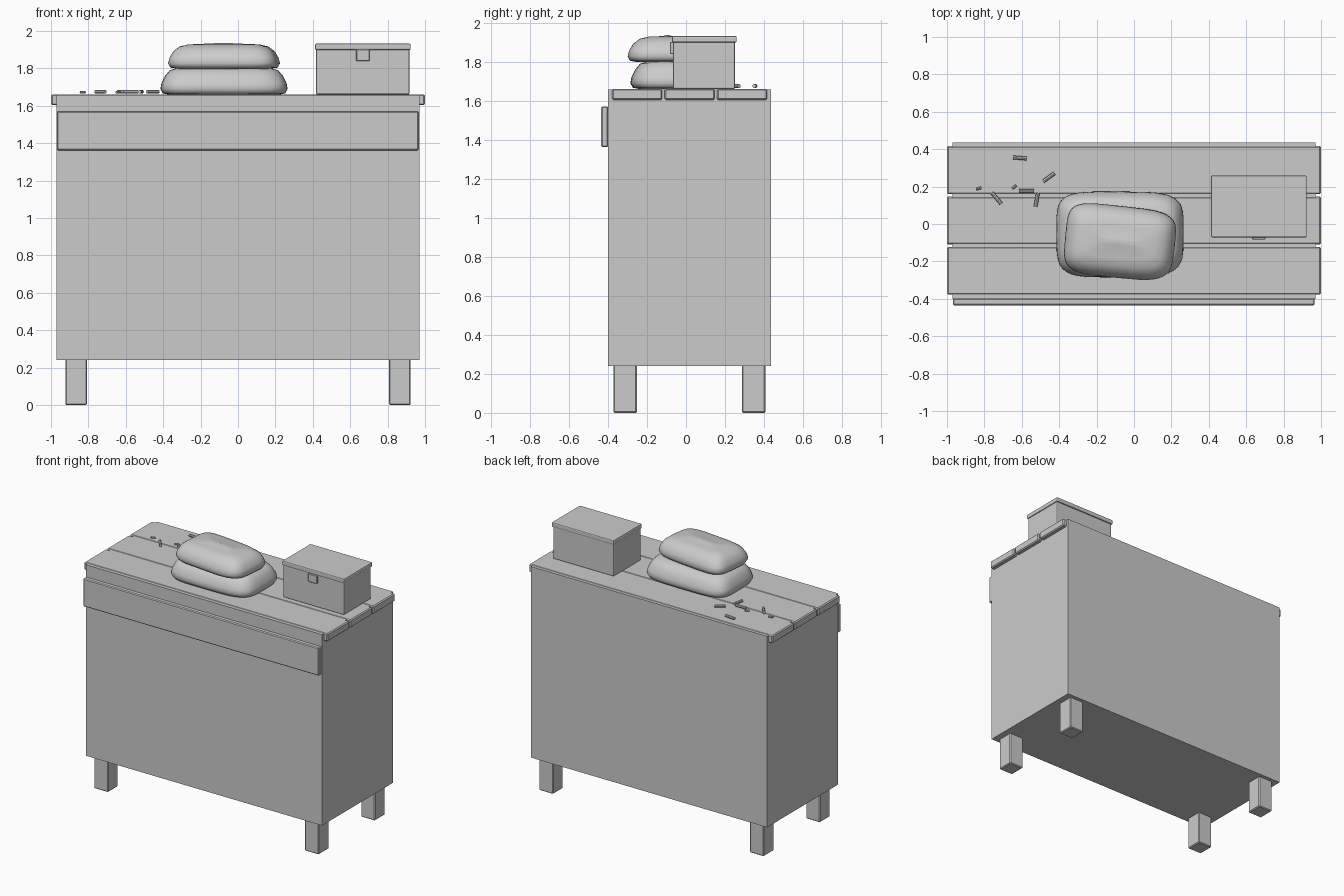
import bpy, bmesh, math
from mathutils import Vector

if "Cube" in bpy.data.objects:
    bpy.data.objects.remove(bpy.data.objects["Cube"])


def box(name, lo, hi, bevel=0.0, segments=1):
    bm = bmesh.new()
    bmesh.ops.create_cube(bm, size=1)
    lo, hi = Vector(lo), Vector(hi)
    for v in bm.verts:
        v.co = (lo + hi) / 2 + v.co * (hi - lo)
    if bevel:
        bmesh.ops.bevel(bm, geom=bm.edges[:], offset=bevel, segments=segments,
                        affect='EDGES', profile=0.5)
    return finish(name, bm)


def finish(name, bm):
    mesh = bpy.data.meshes.new(name)
    bm.to_mesh(mesh)
    bm.free()
    ob = bpy.data.objects.new(name, mesh)
    bpy.context.scene.collection.objects.link(ob)
    return ob


def cushion(name, centre, half_x, half_y, profile, turn, wobble):
    """Stacked rounded-rectangle rings; profile = (scale, z)."""
    bm = bmesh.new()
    n = 48
    rings = []
    for scale, z in profile:
        ring = []
        for i in range(n):
            a = 2 * math.pi * i / n
            c, s = math.cos(a), math.sin(a)
            r = 1 + wobble * math.sin(3 * a + 1)
            inset = 1 - scale
            x = math.copysign(abs(c) ** 0.45, c) * (half_x - inset * 0.25) * r
            y = math.copysign(abs(s) ** 0.45, s) * (half_y - inset * 0.25) * r
            ring.append(bm.verts.new((x, y, z)))
        rings.append(ring)
    for low, high in zip(rings, rings[1:]):
        for i in range(n):
            j = (i + 1) % n
            bm.faces.new((low[i], low[j], high[j], high[i]))
    # Domed top with a flat underside
    bm.faces.new(rings[0][::-1])
    z_top = profile[-1][1]
    tip = bm.verts.new((0, 0, z_top + 0.006))
    for i in range(n):
        bm.faces.new((rings[-1][i], rings[-1][(i + 1) % n], tip))
    ob = finish(name, bm)
    ob.location = centre
    ob.rotation_euler.z = math.radians(turn)
    for p in ob.data.polygons:
        p.use_smooth = True
    return ob


# Cabinet body, drawer front and legs
box("cabinet_body", (-0.97, -0.40, 0.24), (0.97, 0.435, 1.658))
box("drawer_front", (-0.968, -0.435, 1.362), (0.966, -0.398, 1.57), 0.006)
for side, x in (("left", -0.865), ("right", 0.865)):
    for end, y in (("front", -0.312), ("back", 0.347)):
        box(f"{end}_{side}_leg", (x - 0.058, y - 0.06, 0), (x + 0.058, y + 0.06, 0.26), 0.006)

# Top planks
for i, y in enumerate((-0.25, 0.019, 0.288)):
    box(f"top_plank_{i + 1}", (-1, y - 0.128, 1.603), (1, y + 0.128, 1.661), 0.007)

# Stacked cushions
cushion("lower_cushion", (-0.077, -0.055, 1.66), 0.34, 0.229,
        [(0.82, 0.0), (0.95, 0.006), (1.0, 0.03), (0.98, 0.06), (0.90, 0.10),
         (0.80, 0.13), (0.62, 0.143), (0.35, 0.147)], 0, 0.008)
cushion("upper_cushion", (-0.078, -0.095, 1.797), 0.294, 0.192,
        [(0.78, 0.0), (0.95, 0.007), (1.0, 0.03), (0.97, 0.06), (0.89, 0.095),
         (0.76, 0.12), (0.58, 0.131), (0.3, 0.134)], -6, 0.012)

# Storage box with lid and latch
box("storage_box", (0.417, -0.067, 1.66), (0.917, 0.252, 1.905), 0.008, 2)
box("box_lid", (0.412, -0.072, 1.898), (0.923, 0.26, 1.932), 0.007, 2)
box("box_latch", (0.632, -0.082, 1.84), (0.704, -0.062, 1.9), 0.003)

# Scattered pegs: x, y, length, radius, angle
pegs = [(-0.61, 0.353, 0.075, 0.010, -5), (-0.455, 0.25, 0.075, 0.010, 36),
        (-0.83, 0.19, 0.03, 0.007, 15), (-0.735, 0.138, 0.078, 0.010, -50),
        (-0.64, 0.198, 0.03, 0.007, 40), (-0.575, 0.176, 0.08, 0.010, 0),
        (-0.52, 0.13, 0.075, 0.010, 80)]
for i, (x, y, length, r, angle) in enumerate(pegs):
    bm = bmesh.new()
    bmesh.ops.create_cone(bm, cap_ends=True, segments=8, radius1=r, radius2=r, depth=length)
    peg = finish(f"peg_{i + 1}", bm)
    peg.location = (x, y, 1.665 + r)
    peg.rotation_euler = (0, math.pi / 2, math.radians(angle))
